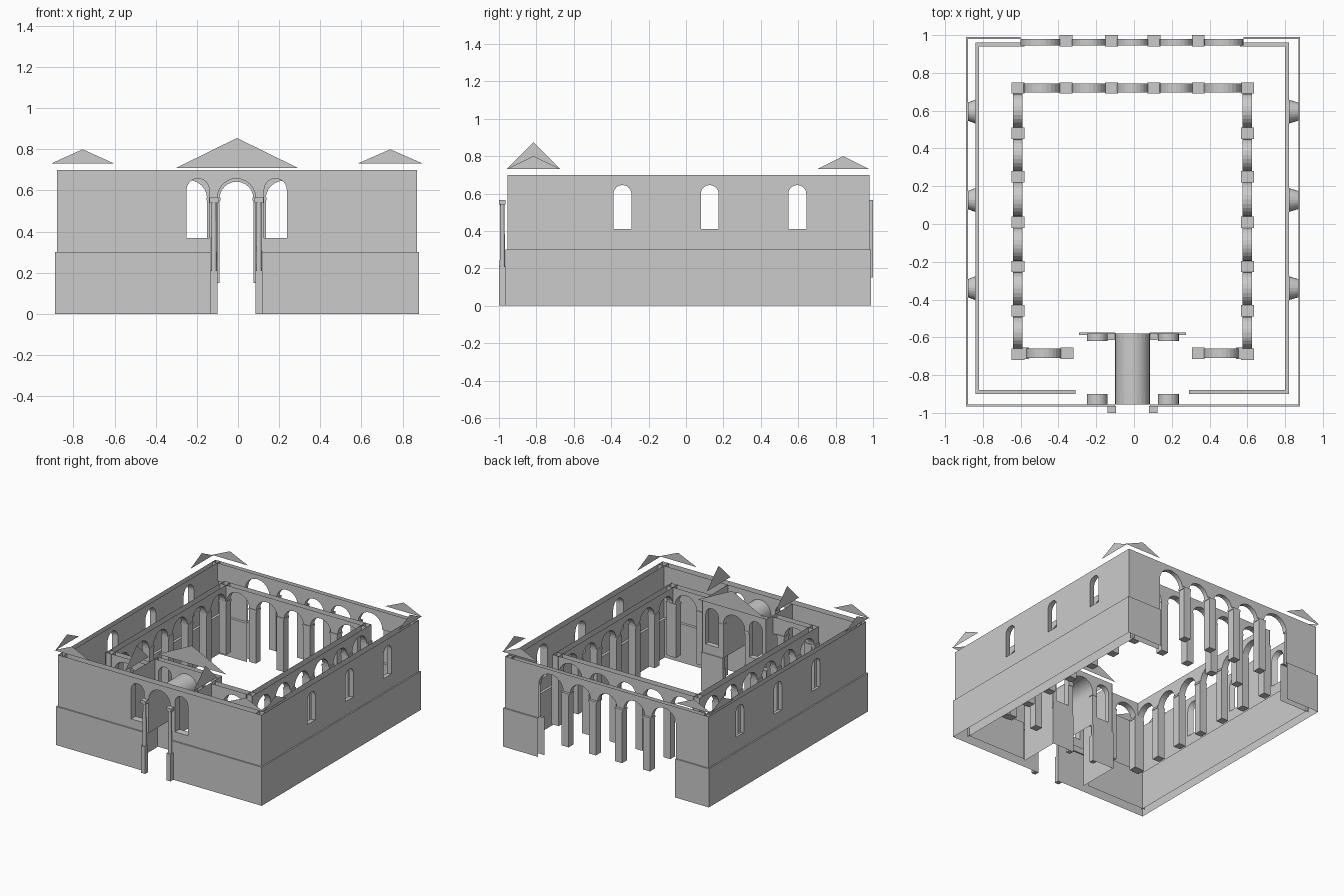
import bpy, bmesh, math

if "Cube" in bpy.data.objects:
    bpy.data.objects.remove(bpy.data.objects["Cube"])

SEG = 12


def finish(name, bm, smooth=False):
    bmesh.ops.remove_doubles(bm, verts=bm.verts, dist=0.0002)
    me = bpy.data.meshes.new(name)
    bm.to_mesh(me)
    bm.free()
    ob = bpy.data.objects.new(name, me)
    bpy.context.collection.objects.link(ob)
    if smooth:
        for p in me.polygons:
            p.use_smooth = True
    return ob


def place(axis, u, d, z):
    return (u, d, z) if axis == 'x' else (d, u, z)


def face(bm, pts):
    bm.faces.new([bm.verts.new(p) for p in pts])


def outline(a, b, sill, spring, grow=0.0):
    a, b = a - grow, b + grow
    c, r = (a + b) / 2, (b - a) / 2
    arc = [(c - r * math.cos(math.pi * i / SEG), spring + r * math.sin(math.pi * i / SEG))
           for i in range(SEG + 1)]
    return [(a, sill - grow)] + arc + [(b, sill - grow)]


def wall(name, axis, d0, d1, u0, u1, z0, z1, openings, splay=0.0):
    """Two open-topped sheets with arched openings and their reveals."""
    bm = bmesh.new()
    for d, g in ((d0, 0.0), (d1, splay)):
        def quad(pts):
            face(bm, [place(axis, u, d, z) for u, z in pts])
        cur = u0
        for a, b, sill, spring in openings:
            pts = outline(a, b, sill, spring, g)
            lo, hi = a - g, b + g
            if lo > cur + 0.001:
                quad([(cur, z0), (lo, z0), (lo, z1), (cur, z1)])
            for p, q in zip(pts[1:-2], pts[2:-1]):
                quad([p, q, (q[0], z1), (p[0], z1)])
            if sill - g > z0 + 0.001:
                quad([(lo, z0), (hi, z0), (hi, sill - g), (lo, sill - g)])
            cur = hi
        if u1 > cur + 0.001:
            quad([(cur, z0), (u1, z0), (u1, z1), (cur, z1)])
    for a, b, sill, spring in openings:
        p0, p1 = outline(a, b, sill, spring), outline(a, b, sill, spring, splay)
        n = len(p0) if sill > z0 + 0.001 else len(p0) - 1
        for i in range(n):
            j = (i + 1) % len(p0)
            if math.dist(p0[i], p0[j]) < 0.0005:
                continue
            face(bm, [place(axis, *t) for t in (
                (p0[i][0], d0, p0[i][1]), (p0[j][0], d0, p0[j][1]),
                (p1[j][0], d1, p1[j][1]), (p1[i][0], d1, p1[i][1]))])
    return finish(name, bm)


def strip(name, axis, profile, u0, u1):
    """Open (d, z) profile swept straight along the wall."""
    bm = bmesh.new()
    for (d, z), (e, w) in zip(profile, profile[1:]):
        face(bm, [place(axis, *t) for t in ((u0, d, z), (u1, d, z), (u1, e, w), (u0, e, w))])
    return finish(name, bm)


def box(name, x0, x1, y0, y1, z0, z1):
    bm = bmesh.new()
    bmesh.ops.create_cube(bm, size=1)
    for v in bm.verts:
        v.co = ((x0 + x1) / 2 + v.co.x * (x1 - x0), (y0 + y1) / 2 + v.co.y * (y1 - y0),
                (z0 + z1) / 2 + v.co.z * (z1 - z0))
    return finish(name, bm)


def pier(x, y, z0=0.15):
    box("arcade_pier", x - .03, x + .03, y - .03, y + .03, z0, .55)
    box("pier_impost", x - .034, x + .034, y - .03, y + .03, .55, .565)


def bays(stops, half=0.03, z=0.56):
    return [(a + half, b - half, z, z) for a, b in zip(stops, stops[1:])]


def gable(name, axis, d, u0, u1, z0, z1):
    bm = bmesh.new()
    face(bm, [place(axis, *t) for t in ((u0, d, z0), (u1, d, z0), ((u0 + u1) / 2, d, z1))])
    return finish(name, bm)


# side walls with splayed windows
wins = [(c - .048, c + .048, .41, .597) for c in (-.34, .127, .595)]
for side, d0, d1, out, inn in (("left", -.88, -.84, -.89, -.82), ("right", .87, .82, .88, .80)):
    wall(side + "_wall", 'y', d0, d1, -.955, .98, .3, .7, wins, .015)
    strip(side + "_plinth_outer", 'y', [(out, 0), (out, .3), (d0, .3)], -.965, .99)
    strip(side + "_plinth_inner", 'y', [(inn, 0), (inn, .3), (d1, .3)], -.9, .96)

# front wall and garden-side porch wall share the triple arch
triple = [(-.25, -.14, .37, .603), (-.1, .085, .3, .565), (.127, .237, .37, .603)]
wall("front_wall", 'x', -.955, -.90, -.88, .87, .3, .7, triple)
wall("porch_inner_wall", 'x', -.58, -.62, -.28, .265, .3, .7, triple)
for a, b, c, d in ((-.89, -.1, -.84, -.31), (.085, .88, .29, .82)):
    strip("front_plinth_outer", 'x', [(-.965, 0), (-.965, .3), (-.955, .3)], a, b)
    strip("front_plinth_inner", 'x', [(-.88, 0), (-.88, .3), (-.90, .3)], c, d)
for a, b in ((-.29, -.1), (.085, .275)):
    strip("porch_plinth", 'x', [(-.575, 0), (-.575, .3), (-.588, .3)], a, b)

# porch sides, passage walls and barrel vault
for x in (-.285, .27):
    strip("porch_side", 'y', [(x, 0), (x, .7)], -.9, -.58)
for x in (-.1, .085):
    strip("passage_wall", 'y', [(x, .3), (x, .565)], -.95, -.59)
bm = bmesh.new()
arc = outline(-.1, .085, .565, .565)[1:-1]
for p, q in zip(arc, arc[1:]):
    face(bm, [(p[0], -.95, p[1]), (q[0], -.95, q[1]), (q[0], -.59, q[1]), (p[0], -.59, p[1])])
finish("barrel_vault", bm, True)

# porch columns: pedestal, round shaft, capital
for x in (-.117, .102):
    for y in (-.982, -.595):
        box("column_pedestal", x - .018, x + .018, y - .018, y + .018, 0, .21)
        bm = bmesh.new()
        bmesh.ops.create_cone(bm, cap_ends=True, segments=16, radius1=.014, radius2=.012, depth=.33)
        for v in bm.verts:
            v.co += type(v.co)((x, y, .375))
        ob = finish("column_shaft", bm)
        box("column_capital", x - .022, x + .022, y - .018, y + .018, .54, .565)

# back wall: two solid ends with an open arcade between
cols_back = [-.36, -.12, .105, .34]
wall("back_wall", 'x', .98, .945, -.88, .87, .56, .7, bays([-.63] + cols_back + [.61]))
for a, b, c, d, e, f in ((-.89, -.6, -.84, -.58, -.88, -.6), (.58, .88, .56, .82, .58, .87)):
    strip("back_plinth_outer", 'x', [(.99, 0), (.99, .3), (.98, .3)], a, b)
    strip("back_plinth_inner", 'x', [(.94, 0), (.94, .3), (.96, .3)], c, d)
    strip("back_end_outer", 'x', [(.98, .3), (.98, .56)], e, f)
    strip("back_end_inner", 'x', [(.96, .3), (.96, .56)], e, f)
for x in cols_back:
    pier(x, .97)

# courtyard arcades on all four sides
ys = [-.69, -.46, -.225, .01, .25, .48, .72]
for x in (-.615, .6):
    wall("side_arcade", 'y', x - .025, x + .025, -.72, .75, .56, .69, bays(ys))
    for y in ys:
        pier(x, y)
wall("back_arcade", 'x', .695, .745, -.64, .625, .56, .69, bays([-.615] + cols_back + [.6]))
for x in cols_back:
    pier(x, .72)
wall("front_arcade_left", 'x', -.66, -.71, -.64, -.285, .56, .69, bays([-.6, -.355]))
wall("front_arcade_right", 'x', -.66, -.71, .27, .625, .56, .69, bays([.34, .585]))
for x in (-.59, -.355, .34, .575):
    pier(x, -.685)

# corner gables
for x0, x1, xs in ((-.91, -.6, -.9), (.58, .9, .89)):
    for y0, y1, yy in ((-.96, -.67, -.96), (.70, .98, .98)):
        gable("corner_gable_end", 'x', yy, x0, x1, .73, .80)
        gable("corner_gable_side", 'y', xs, y0, y1, .73, .80)

# porch gables
gable("porch_gable", 'x', -.56, -.3, .29, .71, .855)
for x in (-.3, .29):
    gable("porch_gable_side", 'y', x, -.96, -.67, .73, .875)
